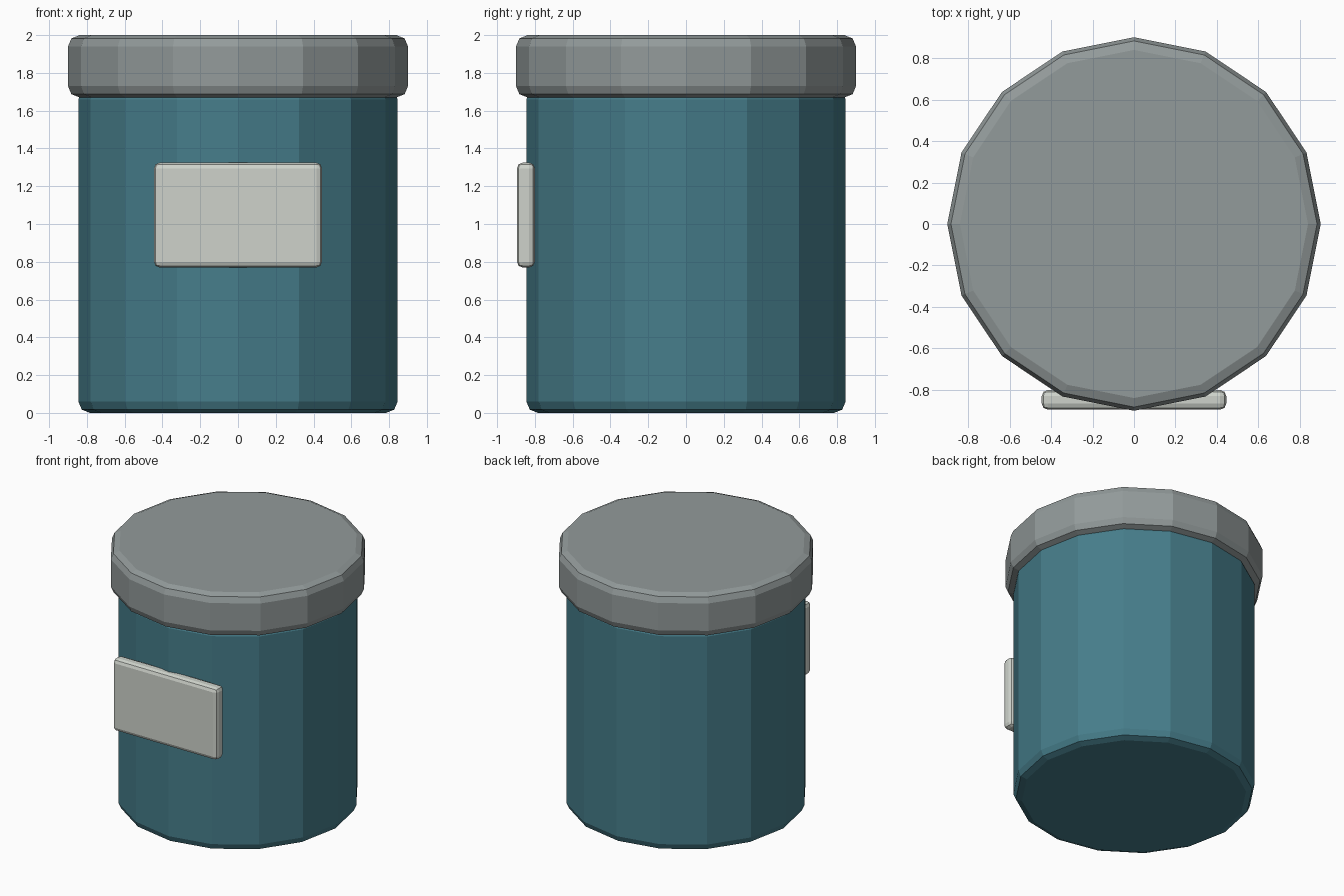
import bpy, bmesh

cube = bpy.data.objects.get("Cube")
if cube:
    bpy.data.objects.remove(cube, do_unlink=True)

SIDES = 16


def material(name, color):
    mat = bpy.data.materials.new(name)
    mat.use_nodes = True
    mat.diffuse_color = (*color, 1)
    mat.node_tree.nodes["Principled BSDF"].inputs["Base Color"].default_value = (*color, 1)
    return mat


def finish(name, bm, mat):
    mesh = bpy.data.meshes.new(name)
    bm.to_mesh(mesh)
    bm.free()
    mesh.materials.append(mat)
    obj = bpy.data.objects.new(name, mesh)
    bpy.context.collection.objects.link(obj)
    return obj


def bevel(bm, edges, width):
    bmesh.ops.bevel(bm, geom=edges, offset=width, segments=2, profile=0.5, affect='EDGES')


def drum(name, radius, bottom, top, width, mat):
    """Sixteen-sided cylinder with rounded rims."""
    bm = bmesh.new()
    bmesh.ops.create_cone(bm, cap_ends=True, segments=SIDES, radius1=radius,
                          radius2=radius, depth=top - bottom)
    bmesh.ops.translate(bm, verts=bm.verts, vec=(0, 0, (top + bottom) / 2))
    rims = [e for e in bm.edges if abs(e.verts[0].co.z - e.verts[1].co.z) < 0.001]
    bevel(bm, rims, width)
    return finish(name, bm, mat)


def plate(name, size, center, width, mat):
    """Box with all edges rounded."""
    bm = bmesh.new()
    bmesh.ops.create_cube(bm, size=1)
    bmesh.ops.scale(bm, verts=bm.verts, vec=size)
    bmesh.ops.translate(bm, verts=bm.verts, vec=center)
    bevel(bm, bm.edges[:], width)
    return finish(name, bm, mat)


teal = material("teal", (0.061, 0.205, 0.255))
grey = material("lid grey", (0.29, 0.325, 0.325))
pale = material("label off white", (0.62, 0.65, 0.60))

drum("jar_body", 0.845, 0, 1.72, 0.06, teal)
drum("jar_lid", 0.9, 1.67, 2.0, 0.06, grey)
plate("front_label", (0.89, 0.095, 0.555), (0, -0.8475, 1.0475), 0.03, pale)
